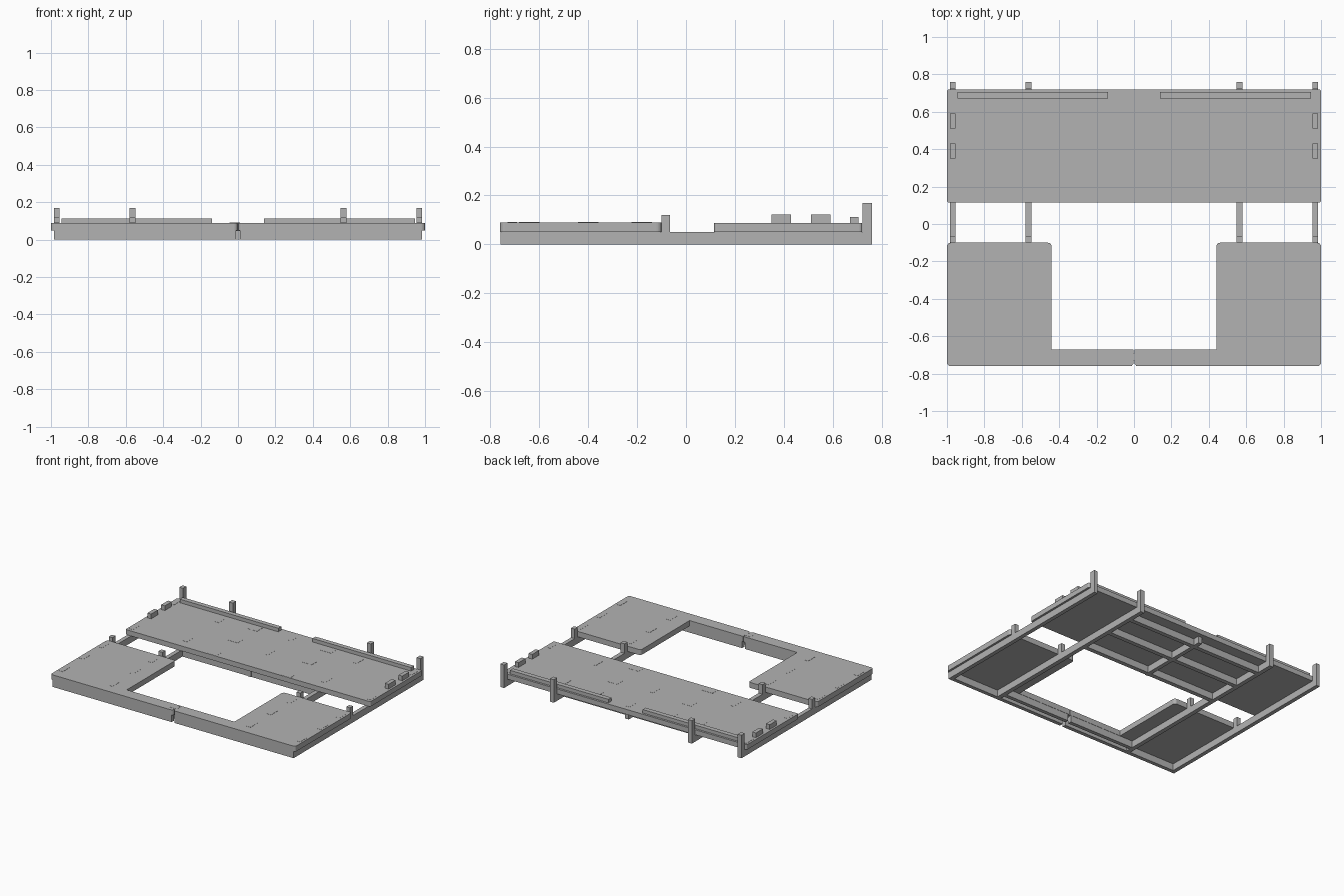
import bpy, bmesh

if "Cube" in bpy.data.objects:
    bpy.data.objects.remove(bpy.data.objects["Cube"], do_unlink=True)

grey = bpy.data.materials.new("sheet grey")
grey.use_nodes = True
colour = (0.45, 0.45, 0.45, 1)
grey.diffuse_color = colour
grey.node_tree.nodes["Principled BSDF"].inputs["Base Color"].default_value = colour

DECK = 0.05        # underside of the panels
FRONT_TOP = 0.09   # top of the front panels
REAR_TOP = 0.087   # top of the rear panel
SIDES = (("left", 1), ("right", -1))


def finish(name, bm):
    bmesh.ops.recalc_face_normals(bm, faces=bm.faces)
    mesh = bpy.data.meshes.new(name)
    bm.to_mesh(mesh)
    bm.free()
    mesh.materials.append(grey)
    ob = bpy.data.objects.new(name, mesh)
    bpy.context.collection.objects.link(ob)
    return ob


def plate(name, outline, z0, z1, rounded=(), radius=0.02):
    """Extruded outline; corners listed by index are rounded."""
    bm = bmesh.new()
    verts = [bm.verts.new((x, y, z0)) for x, y in outline]
    face = bm.faces.new(verts)
    ext = bmesh.ops.extrude_face_region(bm, geom=[face])
    for v in ext["geom"]:
        if isinstance(v, bmesh.types.BMVert):
            v.co.z = z1
    corners = [outline[i] for i in rounded]
    edges = []
    for e in bm.edges:
        a, b = e.verts
        if (a.co.xy - b.co.xy).length < 1e-5:
            if any(abs(a.co.x - x) + abs(a.co.y - y) < 1e-5 for x, y in corners):
                edges.append(e)
    if edges:
        bmesh.ops.bevel(bm, geom=edges, offset=radius, segments=4,
                        profile=0.5, affect='EDGES')
    return finish(name, bm)


def box(name, x0, x1, y0, y1, z0, z1):
    return plate(name, [(x0, y0), (x1, y0), (x1, y1), (x0, y1)], z0, z1)


def sided(name, s, x0, x1, y0, y1, z0, z1):
    return box(name, s * x0, s * x1, y0, y1, z0, z1)


# Rear panel
plate("rear_panel", [(-1, 0.115), (1, 0.115), (1, 0.72), (-1, 0.72)],
      DECK, REAR_TOP, range(4), 0.012)

for side, s in SIDES:
    # L-shaped front panel
    outline = [(0.002, -0.76), (1, -0.76), (1, -0.10),
               (0.44, -0.10), (0.44, -0.67), (0.002, -0.67)]
    plate(side + "_front_panel", [(s * x, y) for x, y in outline],
          DECK, FRONT_TOP, (0, 1, 2, 3))

    # Aprons below the front strip
    sided(side + "_front_apron", s, 0.012, 0.985, -0.758, -0.73, 0, DECK)
    sided(side + "_inner_apron", s, 0.012, 0.55, -0.70, -0.672, 0, DECK)

    # Long rails with upright posts and tabs
    for rail, x0, x1 in (("outer", 0.955, 0.985), ("inner", 0.548, 0.58)):
        tag = side + "_" + rail
        sided(tag + "_rail", s, x0, x1, -0.74, 0.74, 0, DECK)
        sided(tag + "_rear_post", s, x0, x1, 0.722, 0.76, 0, 0.17)
        sided(tag + "_middle_post", s, x0, x1, -0.10, -0.065, 0, 0.12)
        for y in (-0.64, -0.40, -0.18):
            sided(tag + "_front_tab", s, x0, x1, y - 0.042, y + 0.042,
                  DECK, FRONT_TOP + 0.001)
        for y in ((0.18, 0.66) if rail == "outer" else (0.23, 0.60)):
            sided(tag + "_rear_tab", s, x0, x1, y - 0.042, y + 0.042,
                  DECK, REAR_TOP + 0.001)

    # Raised stop blocks and rear ledge
    for y in (0.39, 0.55):
        sided(side + "_stop_block", s, 0.955, 0.985, y - 0.04, y + 0.04,
              DECK, 0.122)
    sided(side + "_rear_ledge", s, 0.14, 0.945, 0.67, 0.705, REAR_TOP, 0.113)

    # Flush tabs of the cross beams
    for y in (0.15, 0.40, 0.625):
        sided(side + "_beam_tab", s, 0.26, 0.345, y - 0.032, y + 0.032,
              DECK, REAR_TOP + 0.001)

# Cross beams and central spine under the rear panel
for name, y in (("front", 0.15), ("middle", 0.40), ("rear", 0.625)):
    box(name + "_cross_beam", -0.55, 0.55, y - 0.016, y + 0.016, 0, DECK)
box("centre_spine", -0.015, 0.015, 0.13, 0.69, 0, DECK)
for y in (0.365, 0.64):
    box("spine_tab", -0.015, 0.015, y - 0.04, y + 0.04, DECK, REAR_TOP + 0.001)

# Tongue joining the two front panels
box("front_joint", -0.045, 0.01, -0.73, -0.69, DECK - 0.004, FRONT_TOP + 0.001)
